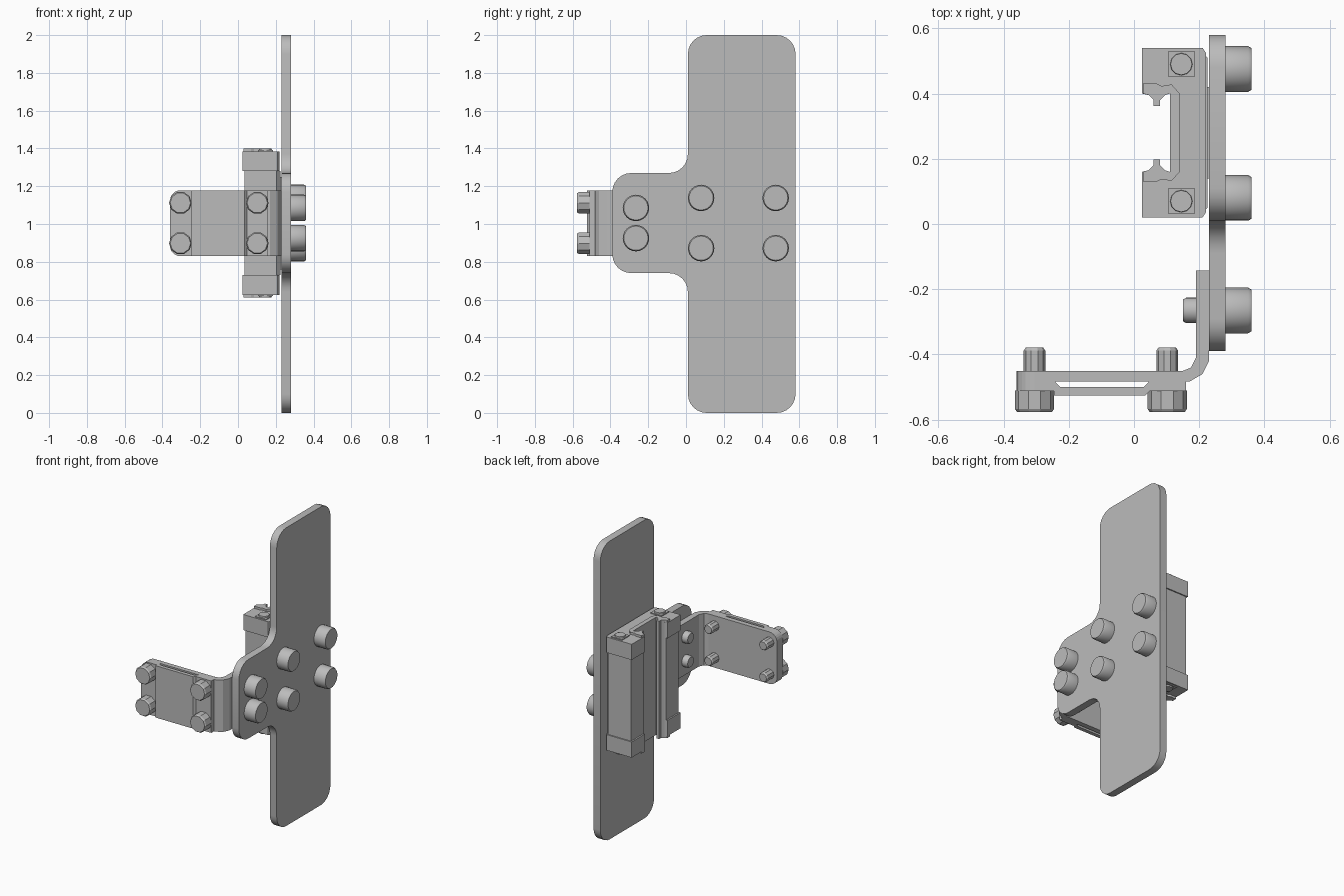
import bpy, bmesh, math
from mathutils import Vector

old = bpy.data.objects.get("Cube")
if old:
    bpy.data.objects.remove(old, do_unlink=True)

grey = bpy.data.materials.new("plain grey")
grey.use_nodes = True
grey.diffuse_color = (0.5, 0.5, 0.5, 1)
grey.node_tree.nodes["Principled BSDF"].inputs["Base Color"].default_value = (0.5, 0.5, 0.5, 1)

MID_Z = 1.005  # height of the horizontal symmetry plane


def place(axis, u, v, t):
    return {"x": (t, u, v), "y": (u, t, v), "z": (u, v, t)}[axis]


def finish(name, bm, smooth=False):
    bmesh.ops.recalc_face_normals(bm, faces=bm.faces[:])
    mesh = bpy.data.meshes.new(name)
    bm.to_mesh(mesh)
    bm.free()
    mesh.materials.append(grey)
    obj = bpy.data.objects.new(name, mesh)
    bpy.context.collection.objects.link(obj)
    if smooth:
        bpy.ops.object.select_all(action="DESELECT")
        obj.select_set(True)
        bpy.context.view_layer.objects.active = obj
        bpy.ops.object.shade_smooth_by_angle(angle=math.radians(32))
    return obj


def loft(name, axis, sections, smooth=False):
    """Join matching outlines, each given as (distance along axis, points)."""
    bm = bmesh.new()
    rings = [[bm.verts.new(place(axis, u, v, t)) for u, v in pts] for t, pts in sections]
    n = len(rings[0])
    for a, b in zip(rings, rings[1:]):
        for i in range(n):
            bm.faces.new((a[i], a[(i + 1) % n], b[(i + 1) % n], b[i]))
    bm.faces.new(rings[0])
    bm.faces.new(rings[-1])
    return finish(name, bm, smooth)


def prism(name, axis, pts, a, b, smooth=False):
    return loft(name, axis, [(a, pts), (b, pts)], smooth)


def circle(u, v, r, sides):
    return [(u + r * math.cos(math.tau * i / sides), v + r * math.sin(math.tau * i / sides))
            for i in range(sides)]


def turned(name, axis, u, v, sections, sides=24, smooth=True):
    return loft(name, axis, [(t, circle(u, v, r, sides)) for t, r in sections], smooth)


def rect(u0, u1, v0, v1):
    return [(u0, v0), (u1, v0), (u1, v1), (u0, v1)]


def rounded(corners, steps=6):
    """Round each right-angled (u, v, radius) corner."""
    out, n = [], len(corners)
    for i, (u, v, r) in enumerate(corners):
        p = Vector((u, v))
        if r == 0:
            out.append((u, v))
            continue
        a = (Vector(corners[i - 1][:2]) - p).normalized() * r
        b = (Vector(corners[(i + 1) % n][:2]) - p).normalized() * r
        for k in range(steps + 1):
            ang = math.pi / 2 * k / steps
            q = p + a * (1 - math.sin(ang)) + b * (1 - math.cos(ang))
            out.append((q.x, q.y))
    return out


# Tall mounting plate with side tab
plate = [(0.01, 0, 0.1), (0.58, 0, 0.1), (0.58, 2, 0.1), (0.01, 2, 0.1),
         (0.01, 1.27, 0.1), (-0.39, 1.27, 0.1), (-0.39, 0.74, 0.1), (0.01, 0.74, 0.1)]
prism("mounting_plate", "x", rounded(plate), 0.23, 0.28, True)

# Plate screws
for y, dz in [(0.08, 0.133), (0.475, 0.133), (-0.265, 0.08)]:
    for s in (-1, 1):
        z = MID_Z + s * dz
        turned("plate_screw_head", "x", y, z,
               [(0.28, 0.07), (0.35, 0.07), (0.36, 0.064)])
        if y < 0:
            turned("tab_screw_shaft", "x", y, z,
                   [(0.15, 0.033), (0.16, 0.039), (0.24, 0.039)])

# Bent bracket
bend = [(-0.28, -0.45), (0.15, -0.45), (0.175, -0.44), (0.19, -0.41), (0.19, -0.142),
        (0.23, -0.142), (0.23, -0.42), (0.21, -0.46), (0.17, -0.483), (-0.28, -0.483)]
prism("bent_bracket", "z", bend, 0.83, 1.178)
end = [(-0.36, 0.83, 0.055), (-0.24, 0.83, 0), (-0.24, 1.178, 0), (-0.36, 1.178, 0.055)]
prism("bracket_end", "y", rounded(end), -0.512, -0.45)
prism("bracket_inner_pad", "y", rect(0.045, 0.16, 0.83, 1.178), -0.512, -0.48)

# Thin raised strip across the front of the bracket
strip = [(-0.245, -0.48), (-0.225, -0.5), (0.03, -0.5), (0.05, -0.48),
         (0.05, -0.51), (0.035, -0.525), (-0.245, -0.525)]
prism("front_strip", "z", strip, 0.83, 1.178)

# Bracket bolts
for x in (-0.305, 0.102):
    for s in (-1, 1):
        z = MID_Z + s * 0.107
        turned("bracket_bolt_head", "y", x, z,
               [(-0.51, 0.06), (-0.567, 0.06), (-0.576, 0.054)], 10, False)
        turned("bracket_bolt_shaft", "y", x, z,
               [(-0.46, 0.033), (-0.388, 0.033), (-0.379, 0.027)], 10, False)

# Channel-shaped sliding carriage
MID_Y = 0.28


def mirrored(half):
    """Complete an outline whose half runs from low y to the middle."""
    return half + [(x, 2 * MID_Y - y) for x, y in reversed(half)]


groove = [(0.11, 0.16), (0.095, 0.165), (0.08, 0.18), (0.08, 0.198),
          (0.06, 0.198), (0.06, 0.18), (0.045, 0.165)]
body = mirrored(groove + [(0.035, 0.16), (0.035, 0.028), (0.205, 0.028), (0.225, 0.05)])
cap = mirrored(groove + [(0.025, 0.16), (0.025, 0.02), (0.21, 0.02), (0.22, 0.035)])
seal = mirrored(groove + [(0.028, 0.16), (0.028, 0.13), (0.07, 0.13), (0.085, 0.137),
                          (0.115, 0.132), (0.14, 0.16)])

prism("carriage_body", "z", body, 0.73, 1.28)
prism("carriage_pad", "x", rect(0.14, 0.42, 0.76, 1.25), 0.2, 0.232)
for s in (-1, 1):
    def level(h):
        return MID_Z + s * h
    prism("carriage_end_cap", "z", cap, level(0.275), level(0.38))
    prism("carriage_seal", "z", seal, level(0.38), level(0.395))
    for y in (0.07, 0.49):
        prism("cap_screw_seat", "z", rect(0.105, 0.185, y - 0.04, y + 0.04),
              level(0.38), level(0.386))
        turned("cap_screw", "z", 0.145, y, [(level(0.38), 0.035), (level(0.395), 0.033)], 12)
